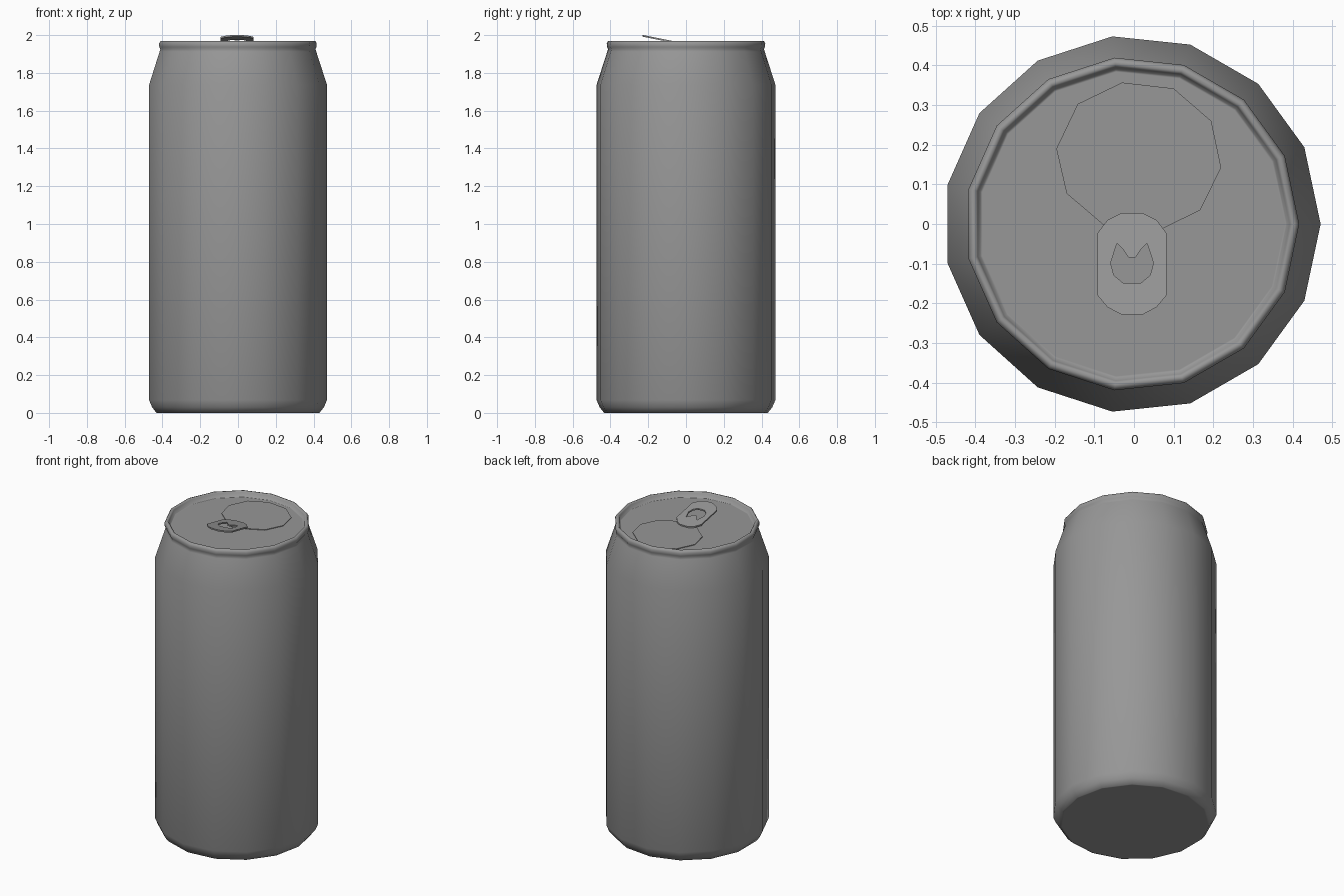
import bpy, bmesh, math

if "Cube" in bpy.data.objects:
    bpy.data.objects.remove(bpy.data.objects["Cube"])

SIDES = 15
CX = -0.005   # an odd-sided ring is offset so its bounds centre on x = 0

metal = bpy.data.materials.new("dark_metal")
metal.diffuse_color = (0.31, 0.31, 0.31, 1)
metal.use_nodes = True
metal.node_tree.nodes["Principled BSDF"].inputs["Base Color"].default_value = metal.diffuse_color


def finish(name, bm, angle=None):
    bmesh.ops.recalc_face_normals(bm, faces=bm.faces)
    me = bpy.data.meshes.new(name)
    bm.to_mesh(me)
    bm.free()
    me.materials.append(metal)
    ob = bpy.data.objects.new(name, me)
    bpy.context.collection.objects.link(ob)
    if angle:
        bpy.ops.object.select_all(action='DESELECT')
        ob.select_set(True)
        bpy.context.view_layer.objects.active = ob
        bpy.ops.object.shade_smooth_by_angle(angle=math.radians(angle))
    return ob


def lathe(name, profile, angle):
    """Spin (radius, z) points into a shell closed at both ends."""
    bm = bmesh.new()
    rings = []
    for r, z in profile:
        rings.append([bm.verts.new((CX + r * math.cos(math.tau * i / SIDES),
                                    r * math.sin(math.tau * i / SIDES), z))
                      for i in range(SIDES)])
    for a, b in zip(rings, rings[1:]):
        for i in range(SIDES):
            j = (i + 1) % SIDES
            bm.faces.new((a[i], a[j], b[j], b[i]))
    bm.faces.new(rings[0])
    bm.faces.new(rings[-1])
    return finish(name, bm, angle)


def plate(name, loops, thickness, height):
    """Flat plate from an outline and optional holes; height(y) sets its underside."""
    bm = bmesh.new()
    edges = []
    for loop in loops:
        vs = [bm.verts.new((x, y, 0)) for x, y in loop]
        edges += [bm.edges.new((vs[i - 1], vs[i])) for i in range(len(vs))]
    bmesh.ops.triangle_fill(bm, edges=edges, use_beauty=True, normal=(0, 0, 1))
    ext = bmesh.ops.extrude_face_region(bm, geom=bm.faces[:], use_keep_orig=True)
    for v in ext["geom"]:
        if isinstance(v, bmesh.types.BMVert):
            v.co.z += thickness
    for v in bm.verts:
        v.co.z += height(v.co.y)
    return finish(name, bm)


def mirrored(half):
    """Complete a loop from its right half, mirrored about the can axis."""
    return [(CX + x, y) for x, y in half] + [(CX - x, y) for x, y in reversed(half)]


LID_Z = 1.937

# body, neck, rolled rim and recessed lid (extra rings keep the flats flat)
lathe("can_body", [
    (0.425, 0.0), (0.436, 0.0), (0.460, 0.03), (0.476, 0.068), (0.476, 1.737),
    (0.419, 1.913), (0.415, 1.926), (0.421, 1.937), (0.422, 1.956), (0.415, 1.968),
    (0.405, 1.970), (0.398, 1.963), (0.391, LID_Z), (0.386, LID_Z),
    (0.381, LID_Z),
], 76)

# scored opening panel on the lid
plate("opening_panel", [[
    (-0.03, 0.357), (0.10, 0.342), (0.195, 0.26), (0.22, 0.142),
    (0.167, 0.035), (0.07, -0.013), (0.0, -0.05), (-0.075, -0.004),
    (-0.17, 0.077), (-0.196, 0.19), (-0.142, 0.303),
]], 0.006, lambda y: LID_Z - 0.002)

# tilted pull tab with a finger hole
outline = mirrored([(0.026, 0.028), (0.062, 0.010), (0.087, -0.023),
                    (0.087, -0.18), (0.062, -0.21), (0.026, -0.229)])
hole = mirrored([(0.009, -0.084), (0.024, -0.062), (0.038, -0.049),
                 (0.054, -0.098), (0.046, -0.129), (0.022, -0.149)])
plate("pull_tab", [outline, hole], 0.009,
      lambda y: LID_Z + 0.003 + 0.2 * (0.028 - y))
